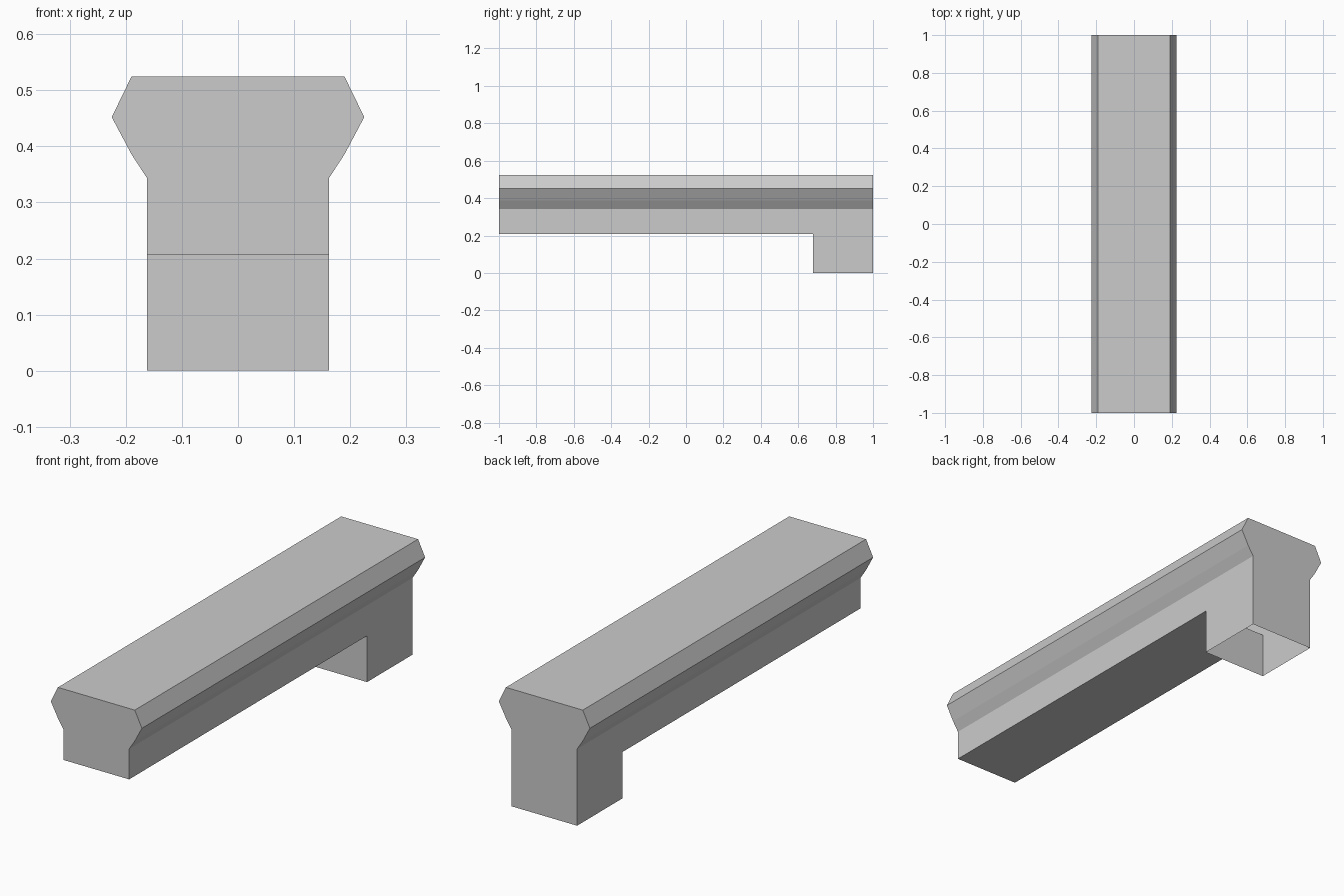
import bpy
import bmesh
from mathutils import Vector

cube = bpy.data.objects.get("Cube")
if cube:
    bpy.data.objects.remove(cube, do_unlink=True)

HALF_LENGTH = 1.0
LEG_FRONT = 0.68
BEAM_BOTTOM = 0.207

# Right half of the rail cross-section, bottom to top
half = [(0.162, BEAM_BOTTOM), (0.162, 0.343), (0.19, 0.386),
        (0.225, 0.452), (0.19, 0.524)]
section = half + [(-x, z) for x, z in reversed(half)]

grey = bpy.data.materials.new("plain grey")
grey.use_nodes = True
colour = (0.6, 0.6, 0.6, 1.0)
grey.diffuse_color = colour
grey.node_tree.nodes["Principled BSDF"].inputs["Base Color"].default_value = colour

# Rail: the section swept from front to back
bm = bmesh.new()
front = bm.faces.new([bm.verts.new((x, -HALF_LENGTH, z)) for x, z in section])
swept = bmesh.ops.extrude_face_region(bm, geom=[front], use_keep_orig=True)
bmesh.ops.translate(bm, vec=(0, 2 * HALF_LENGTH, 0),
                    verts=[g for g in swept["geom"] if isinstance(g, bmesh.types.BMVert)])

# Leg: open-ended hollow drop at the back of the underside
bmesh.ops.bisect_plane(bm, geom=bm.verts[:] + bm.edges[:] + bm.faces[:],
                       plane_co=(0, LEG_FRONT, 0), plane_no=(0, 1, 0))
opening = [f for f in bm.faces
           if all(abs(v.co.z - BEAM_BOTTOM) < 1e-4 for v in f.verts)
           and f.calc_center_median().y > LEG_FRONT]
rim = [e for f in opening for e in f.edges]
bmesh.ops.delete(bm, geom=opening, context="FACES_ONLY")
drop = bmesh.ops.extrude_edge_only(bm, edges=rim)
bmesh.ops.translate(bm, vec=(0, 0, -BEAM_BOTTOM),
                    verts=[g for g in drop["geom"] if isinstance(g, bmesh.types.BMVert)])

# Merge the flat seams and face everything outward
bmesh.ops.recalc_face_normals(bm, faces=bm.faces[:])
bmesh.ops.dissolve_limit(bm, angle_limit=0.01, verts=bm.verts[:], edges=bm.edges[:])
top = max(bm.faces, key=lambda f: f.calc_center_median().z)
if top.normal.dot(Vector((0, 0, 1))) < 0:
    bmesh.ops.reverse_faces(bm, faces=bm.faces[:])

mesh = bpy.data.meshes.new("rail_with_leg")
bm.to_mesh(mesh)
bm.free()
mesh.materials.append(grey)
rail = bpy.data.objects.new("rail_with_leg", mesh)
bpy.context.collection.objects.link(rail)
